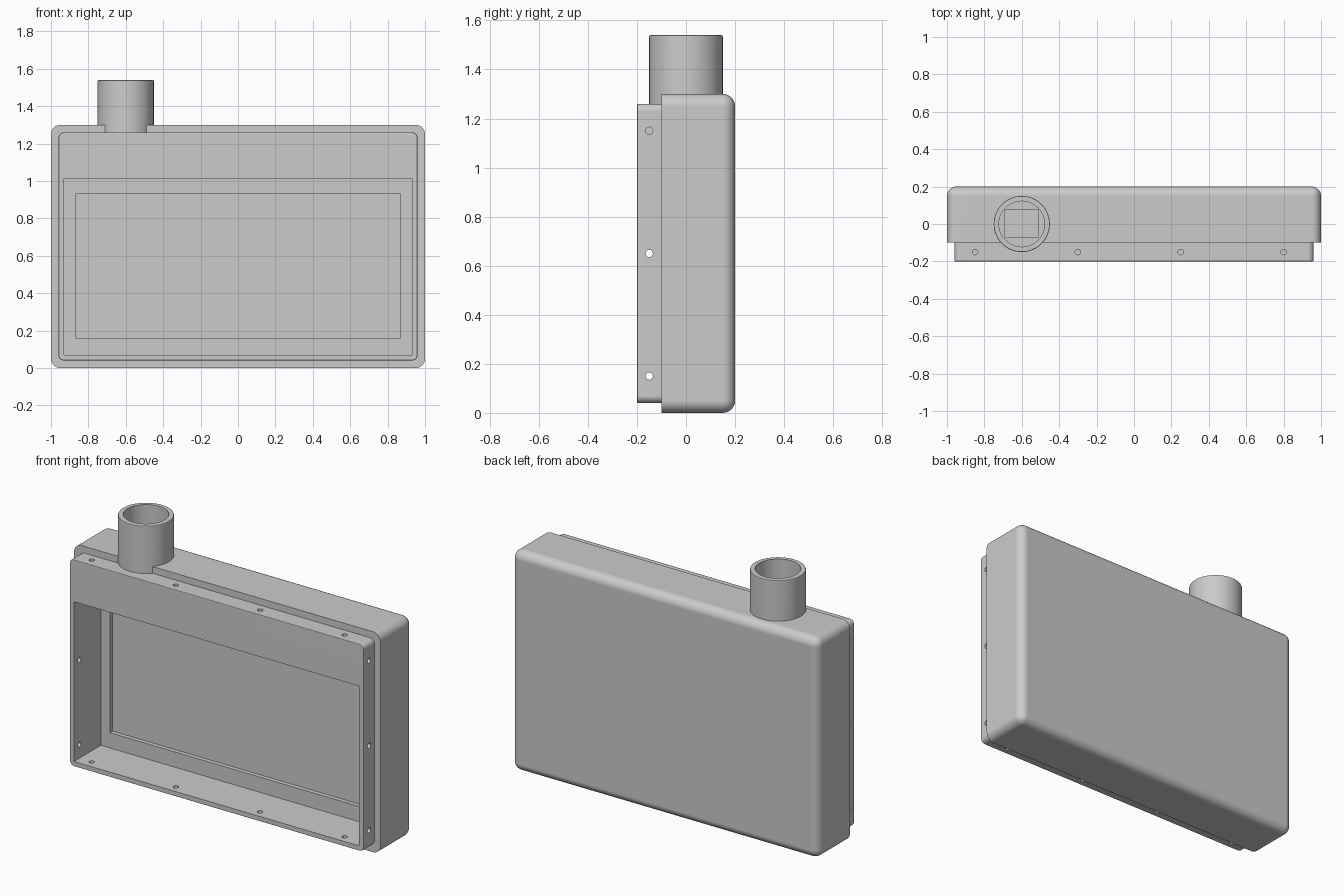
import bpy, bmesh, math
from mathutils import Matrix, Vector

if "Cube" in bpy.data.objects:
    bpy.data.objects.remove(bpy.data.objects["Cube"], do_unlink=True)

grey = bpy.data.materials.new("light_grey_plastic")
grey.use_nodes = True
colour = (0.6, 0.6, 0.6, 1)
grey.diffuse_color = colour
grey.node_tree.nodes["Principled BSDF"].inputs["Base Color"].default_value = colour


def finish(bm, name):
    mesh = bpy.data.meshes.new(name)
    bmesh.ops.recalc_face_normals(bm, faces=bm.faces)
    bm.to_mesh(mesh)
    bm.free()
    mesh.materials.append(grey)
    obj = bpy.data.objects.new(name, mesh)
    bpy.context.collection.objects.link(obj)
    return obj


def box(name, lo, hi, bevels=()):
    """Box between two corners; each bevel is (edge rule, radius, segments)."""
    lo, hi = Vector(lo), Vector(hi)
    bm = bmesh.new()
    bmesh.ops.create_cube(bm, size=1)
    bmesh.ops.scale(bm, vec=hi - lo, verts=bm.verts)
    bmesh.ops.translate(bm, vec=(lo + hi) / 2, verts=bm.verts)
    for rule, radius, segments in bevels:
        edges = [e for e in bm.edges if rule(*(v.co for v in e.verts))]
        bmesh.ops.bevel(bm, geom=edges, offset=radius, segments=segments,
                        profile=0.5, affect='EDGES', clamp_overlap=True)
    return finish(bm, name)


def cylinder(name, start, axis, radius, length, sides=24, rim=0):
    bm = bmesh.new()
    bmesh.ops.create_cone(bm, cap_ends=True, segments=sides,
                          radius1=radius, radius2=radius, depth=length)
    if rim:
        edges = [e for e in bm.edges if all(v.co.z > 0 for v in e.verts)]
        bmesh.ops.bevel(bm, geom=edges, offset=rim, segments=2,
                        profile=0.5, affect='EDGES')
    axis = Vector(axis)
    turn = axis.to_track_quat('Z', 'Y').to_matrix().to_4x4()
    place = Matrix.Translation(Vector(start) + axis * length / 2)
    bmesh.ops.transform(bm, matrix=place @ turn, verts=bm.verts)
    return finish(bm, name)


def combine(target, tool, operation):
    mod = target.modifiers.new(operation, 'BOOLEAN')
    mod.operation, mod.solver, mod.object = operation, 'EXACT', tool
    bpy.context.view_layer.objects.active = target
    bpy.ops.object.modifier_apply(modifier=mod.name)
    bpy.data.objects.remove(tool, do_unlink=True)


def along_depth(a, b):
    return abs(a.y - b.y) > 0.05


def back_or_depth(a, b):
    return along_depth(a, b) or min(a.y, b.y) > 0.19


def front_rim(a, b):
    return max(a.y, b.y) < -0.199


# Rear case with rounded back, narrower front frame, solid pipe
housing = box("housing", (-1, -0.1, 0), (1, 0.2, 1.3), [(back_or_depth, 0.05, 8)])
frame = box("front_frame", (-0.96, -0.2, 0.04), (0.96, 0, 1.26),
            [(along_depth, 0.03, 6), (front_rim, 0.006, 2)])
combine(housing, frame, 'UNION')
pipe = cylinder("pipe", (-0.6, 0, 1.15), (0, 0, 1), 0.15, 0.39, 64, 0.006)
combine(housing, pipe, 'UNION')

# Screen opening, shallow recess behind it, pipe bore and cable slot below it
combine(housing, box("opening", (-0.93, -0.3, 0.07), (0.93, 0.05, 1.012)), 'DIFFERENCE')
combine(housing, box("recess", (-0.87, 0, 0.16), (0.87, 0.075, 0.93)), 'DIFFERENCE')
combine(housing, cylinder("bore", (-0.6, 0, 1.1), (0, 0, 1), 0.122, 0.6, 64), 'DIFFERENCE')
combine(housing, box("slot", (-0.69, -0.07, 1.05), (-0.51, 0.078, 1.2)), 'DIFFERENCE')

# Screw holes round the front frame
holes = []
for x in (-0.85, -0.3, 0.25, 0.8):
    holes += [((x, -0.15, 0.02), (0, 0, 1)), ((x, -0.15, 1.28), (0, 0, -1))]
for z in (0.15, 0.65, 1.15):
    holes += [((s * 0.98, -0.15, z), (-s, 0, 0)) for s in (-1, 1)]
for start, axis in holes:
    combine(housing, cylinder("hole", start, axis, 0.015, 0.06, 16), 'DIFFERENCE')

# Smooth the fillets while the large faces stay flat
bpy.ops.object.select_all(action='DESELECT')
housing.select_set(True)
bpy.context.view_layer.objects.active = housing
bpy.ops.object.shade_smooth_by_angle(angle=math.radians(32))
weighted = housing.modifiers.new("flat_faces", 'WEIGHTED_NORMAL')
weighted.keep_sharp = True
